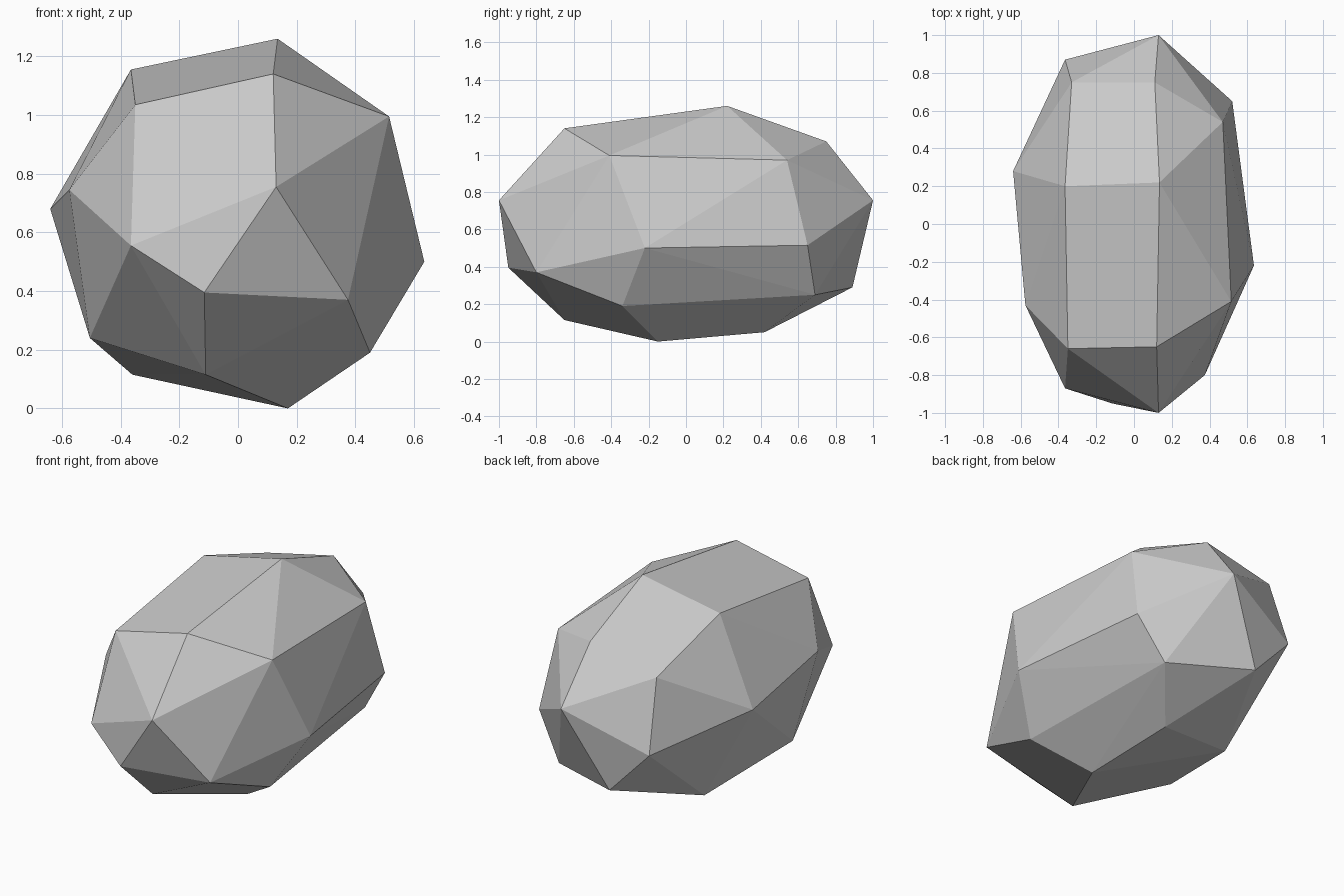
import bpy
import bmesh
from math import radians
from mathutils import Vector

cube = bpy.data.objects.get("Cube")
if cube:
    bpy.data.objects.remove(cube, do_unlink=True)


def make_material(name, colour):
    """One flat colour for viewport and render."""
    material = bpy.data.materials.new(name)
    material.use_nodes = True
    material.diffuse_color = colour
    shader = material.node_tree.nodes["Principled BSDF"]
    shader.inputs["Base Color"].default_value = colour
    shader.inputs["Roughness"].default_value = 0.9
    return material


def make_hull(name, corners, material, flat_limit):
    """Wrap corner points (in hundredths) in a faceted convex skin."""
    bm = bmesh.new()
    for corner in corners:
        bm.verts.new(Vector(corner) / 100)
    hull = bmesh.ops.convex_hull(bm, input=bm.verts, use_existing_faces=False)
    spare = {item for item in hull["geom_interior"] + hull["geom_unused"]
             if isinstance(item, bmesh.types.BMVert)}
    bmesh.ops.delete(bm, geom=list(spare), context="VERTS")
    # Merge almost coplanar triangles into broad chiselled facets
    bmesh.ops.dissolve_limit(bm, angle_limit=flat_limit,
                             verts=bm.verts, edges=bm.edges)
    bmesh.ops.recalc_face_normals(bm, faces=bm.faces)
    mesh = bpy.data.meshes.new(name)
    bm.to_mesh(mesh)
    bm.free()
    mesh.materials.append(material)
    for face in mesh.polygons:
        face.use_smooth = False
    rock = bpy.data.objects.new(name, mesh)
    bpy.context.collection.objects.link(rock)
    return rock


# Crown: the broad facets on top
crown = [(12, -65, 114), (-35, -66, 103.5), (13.5, 22, 126), (-36.5, 20, 115.5),
         (51.5, -41, 99.5), (47, 54, 97), (11, 75, 107), (-33, 75, 97)]

# Blunt ends: front and back tips share most of their outline
ends = [(x, side * y, z) for side in (-1, 1)
        for x, y, z in [(13, 100, 75.5), (-36.5, 87, 55.5)]]
ends += [(-11.5, -95, 39.5), (37.5, -80, 37), (-11.5, 89, 29), (36, 69, 25)]

# Flanks: widest corners on each side
flanks = [(63.5, -22, 50), (52, 65, 51.5), (-57.5, -43, 74.5), (-64, 28, 68)]

# Underside: corners tapering to the resting point
underside = [(-50.5, -29, 24), (45, -34, 19), (17, -15, 0),
             (-11, -65, 11.5), (-36, 34, 11.5), (13, 42, 5)]

stone = make_material("stone grey", (0.6, 0.6, 0.6, 1))
make_hull("rock", crown + ends + flanks + underside, stone, radians(2))
